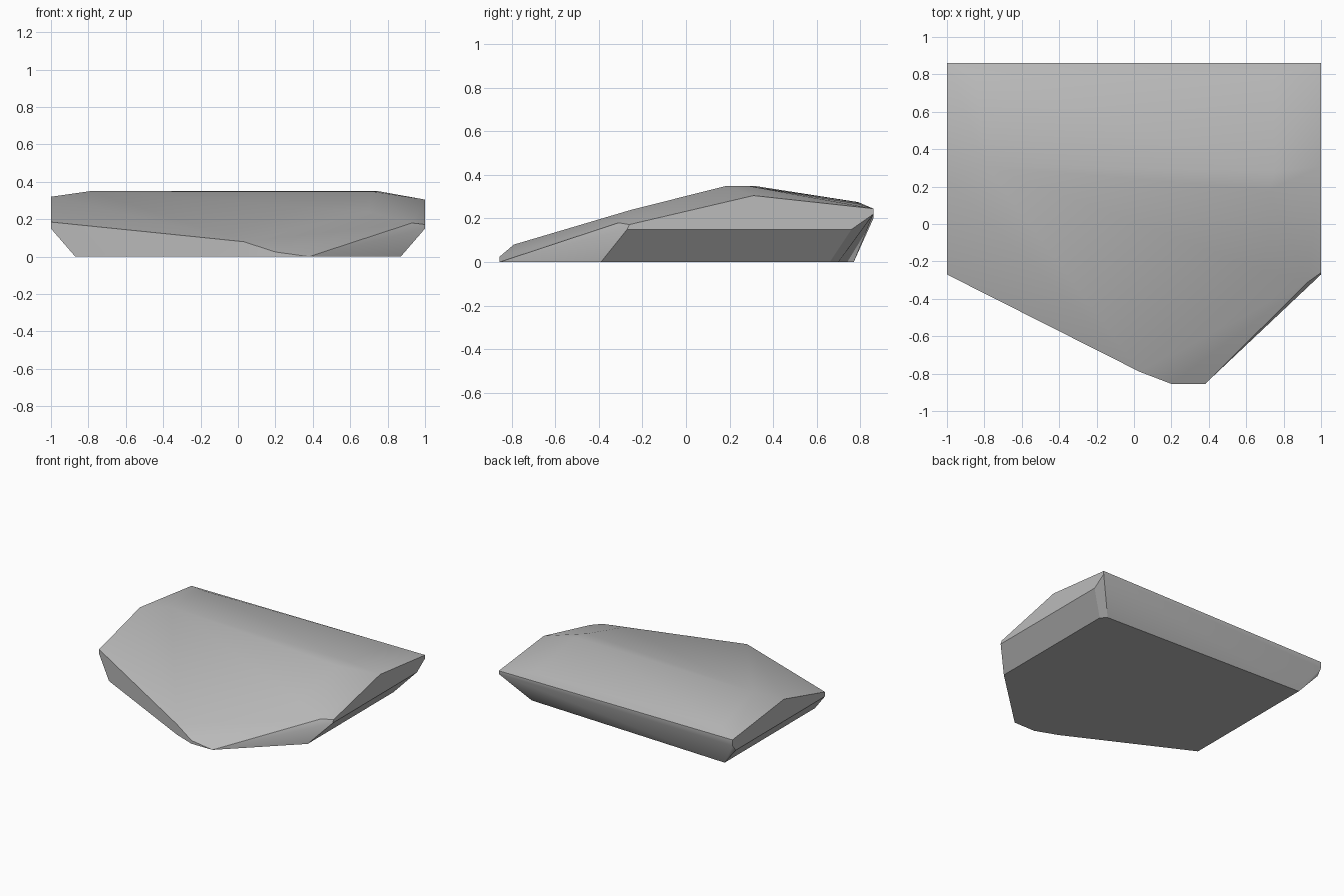
import bpy
import bmesh
import math

cube = bpy.data.objects.get("Cube")
if cube:
    bpy.data.objects.remove(cube, do_unlink=True)

# Stone colour
stone = bpy.data.materials.new("stone grey")
stone.use_nodes = True
grey = (0.5, 0.5, 0.5, 1)
stone.diffuse_color = grey
stone.node_tree.nodes["Principled BSDF"].inputs["Base Color"].default_value = grey

# Corner points of the faceted slab, grouped by level
base = [(.87, .66), (.83, .70), (-.87, .77), (-.87, -.335),
        (.03, -.79), (.2, -.855), (.38, -.855), (.87, -.39)]
points = [(x, y, 0) for x, y in base]

# Widest outline, where the undercut sides meet the upright ones
points += [(1, -.27, .15), (1, .76, .15), (1, .86, .22),
           (-1, .86, .2), (-1, .82, .15), (-1, -.27, .15)]

# Upper rim
points += [(-1, -.27, .185), (.03, -.79, .08), (.2, -.855, .025),
           (.93, -.31, .18), (1, -.26, .172), (1, .31, .305),
           (1, .86, .245), (-1, .86, .245), (-1, .23, .32)]

# Ridge and the shoulders either side of it
points += [(-.79, .31, .35), (.75, .28, .35), (.72, .18, .348),
           (.7, -.25, .24), (-.85, .79, .275), (.75, .79, .268)]

# Wrap the points in a closed faceted skin
bm = bmesh.new()
for p in points:
    bm.verts.new(p)
hull = bmesh.ops.convex_hull(bm, input=bm.verts[:])
unused = {g for g in hull["geom_interior"] + hull["geom_unused"]
          if isinstance(g, bmesh.types.BMVert)}
bmesh.ops.delete(bm, geom=list(unused), context="VERTS")
bmesh.ops.dissolve_limit(bm, angle_limit=math.radians(1),
                         verts=bm.verts[:], edges=bm.edges[:])
bmesh.ops.recalc_face_normals(bm, faces=bm.faces[:])
mesh = bpy.data.meshes.new("rock_slab")
bm.to_mesh(mesh)
bm.free()
mesh.materials.append(stone)

rock = bpy.data.objects.new("rock_slab", mesh)
bpy.context.collection.objects.link(rock)
bpy.ops.object.select_all(action="DESELECT")
rock.select_set(True)
bpy.context.view_layer.objects.active = rock
bpy.ops.object.shade_smooth_by_angle(angle=math.radians(30))
